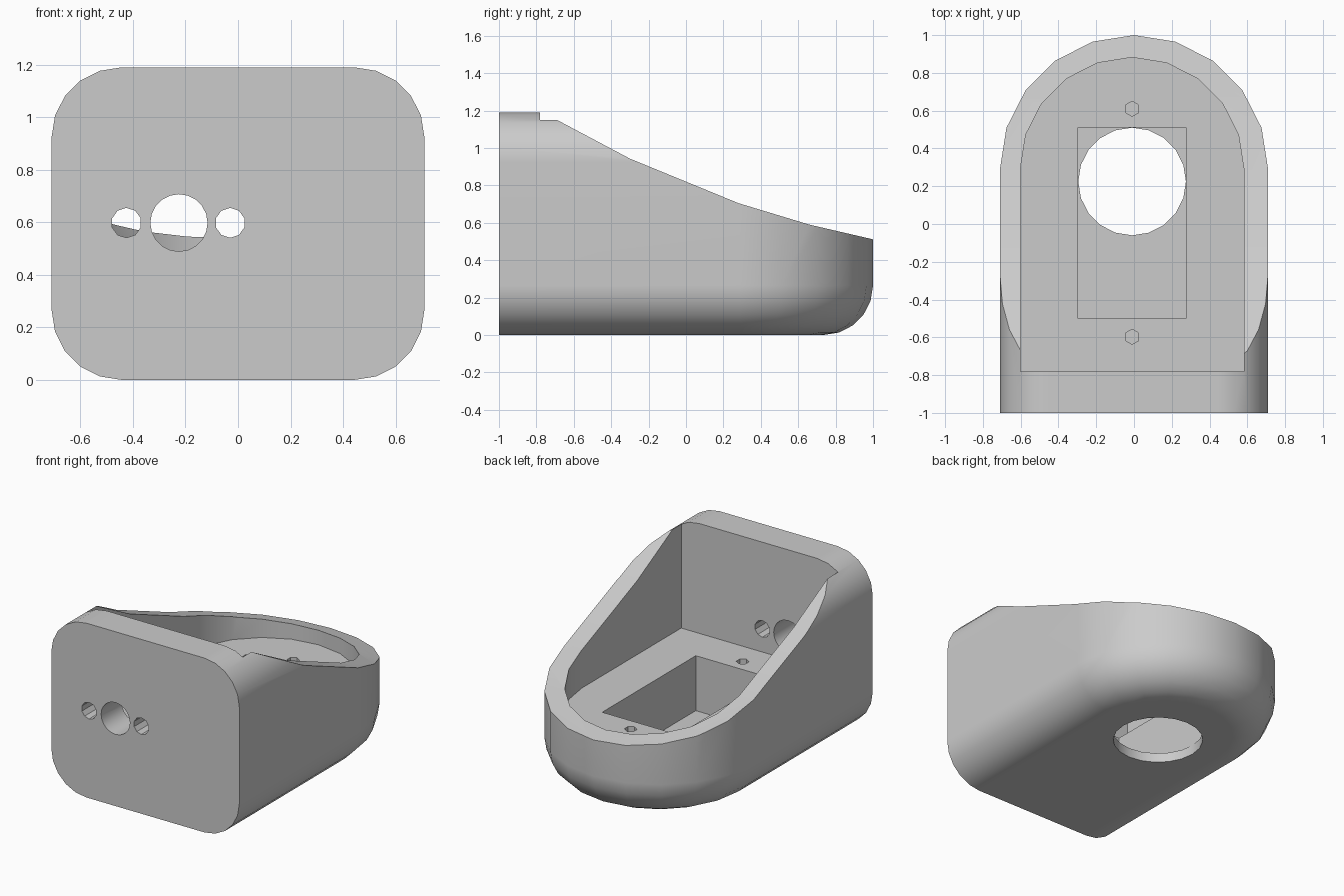
import bpy, bmesh, math
from mathutils import Matrix

if "Cube" in bpy.data.objects:
    bpy.data.objects.remove(bpy.data.objects["Cube"])

HALF, HEIGHT, CORNER = 0.71, 1.19, 0.265   # outer half width, height, edge radius
ARC_Y = 0.29                               # centre of the rounded back end
FLOOR, POCKET_FLOOR = 0.44, 0.065
INNER_X = -0.01                            # cavity centre line

grey = bpy.data.materials.new("light grey")
grey.use_nodes = True
colour = (0.6, 0.6, 0.6, 1)
grey.diffuse_color = colour
grey.node_tree.nodes["Principled BSDF"].inputs["Base Color"].default_value = colour


def stadium(radius, front, cx=0, steps=10):
    """Plan outline: square front, half-round back."""
    pts = [(cx - radius, front), (cx + radius, front)]
    for i in range(steps + 1):
        a = math.pi * i / steps
        pts.append((cx + radius * math.cos(a), ARC_Y + radius * math.sin(a)))
    return pts


def finish(name, bm):
    bmesh.ops.recalc_face_normals(bm, faces=bm.faces)
    mesh = bpy.data.meshes.new(name)
    bm.to_mesh(mesh)
    bm.free()
    mesh.materials.append(grey)
    obj = bpy.data.objects.new(name, mesh)
    bpy.context.collection.objects.link(obj)
    return obj


def loft(name, rings):
    """Skin a stack of equal-length rings and cap both ends."""
    bm = bmesh.new()
    rows = [[bm.verts.new(p) for p in ring] for ring in rings]
    n = len(rows[0])
    for low, high in zip(rows, rows[1:]):
        for i in range(n):
            j = (i + 1) % n
            bm.faces.new((low[i], low[j], high[j], high[i]))
    bm.faces.new(rows[0])
    bm.faces.new(rows[-1])
    return finish(name, bm)


def box(name, x0, x1, y0, y1, z0, z1):
    plan = [(x0, y0), (x1, y0), (x1, y1), (x0, y1)]
    return loft(name, [[(x, y, z) for x, y in plan] for z in (z0, z1)])


def drill(name, radius, depth, sides, place, along_y=False):
    bm = bmesh.new()
    matrix = Matrix.Translation(place)
    if along_y:
        matrix = matrix @ Matrix.Rotation(math.pi / 2, 4, "X")
    bmesh.ops.create_cone(bm, cap_ends=True, segments=sides, radius1=radius,
                          radius2=radius, depth=depth, matrix=matrix)
    return finish(name, bm)


# Outer body: outlines drawn in along the rounded lower and upper edges
levels = []
for i in range(6):
    a = math.pi / 2 * i / 5
    levels.append((CORNER * (1 - math.cos(a)), CORNER * (1 - math.sin(a))))
lower = [(inset, z) for inset, z in reversed(levels)]
upper = [(inset, HEIGHT - z) for inset, z in levels]
body = loft("housing", [[(x, y, z) for x, y in stadium(HALF - inset, -1)]
                        for inset, z in lower + upper])

# Sloping concave top cut
slope = [(-0.765, 1.192), (-0.69, 1.15), (-0.3, 0.943), (0, 0.82),
         (0.28, 0.705), (0.66, 0.59), (1.02, 0.507), (1.02, 1.4), (-0.765, 1.4)]
cutters = [loft("slope_cutter", [[(x, y, z) for y, z in slope] for x in (-1, 1)])]

# Cavity, lower pocket and round opening through the base
cutters.append(loft("cavity_cutter", [[(x, y, z) for x, y in stadium(0.592, -0.78, INNER_X)]
                                      for z in (FLOOR, 1.5)]))
cutters.append(box("pocket_cutter", -0.296, 0.276, -0.5, 0.51, POCKET_FLOOR, 0.6))
cutters.append(drill("base_opening_cutter", 0.285, 0.3, 20, (INNER_X, 0.225, 0)))

# Screw holes in the cavity floor
for y in (-0.597, 0.61):
    cutters.append(drill("screw_hole_cutter", 0.04, 0.4, 6, (INNER_X, y, FLOOR)))

# Cable hole and its two fixing holes in the front wall
for x, radius, sides in ((-0.425, 0.057, 10), (-0.225, 0.109, 20), (-0.03, 0.057, 10)):
    cutters.append(drill("front_hole_cutter", radius, 0.4, sides, (x, -0.9, 0.598), True))

bpy.context.view_layer.objects.active = body
body.select_set(True)
for cutter in cutters:
    mod = body.modifiers.new("cut", "BOOLEAN")
    mod.operation, mod.solver, mod.object = "DIFFERENCE", "EXACT", cutter
    bpy.ops.object.modifier_apply(modifier=mod.name)
    bpy.data.objects.remove(cutter)

# Smooth the rounded surfaces, keep the cut edges crisp
bpy.ops.object.shade_smooth_by_angle(angle=math.radians(30))
weighted = body.modifiers.new("even_normals", "WEIGHTED_NORMAL")
weighted.keep_sharp = True
